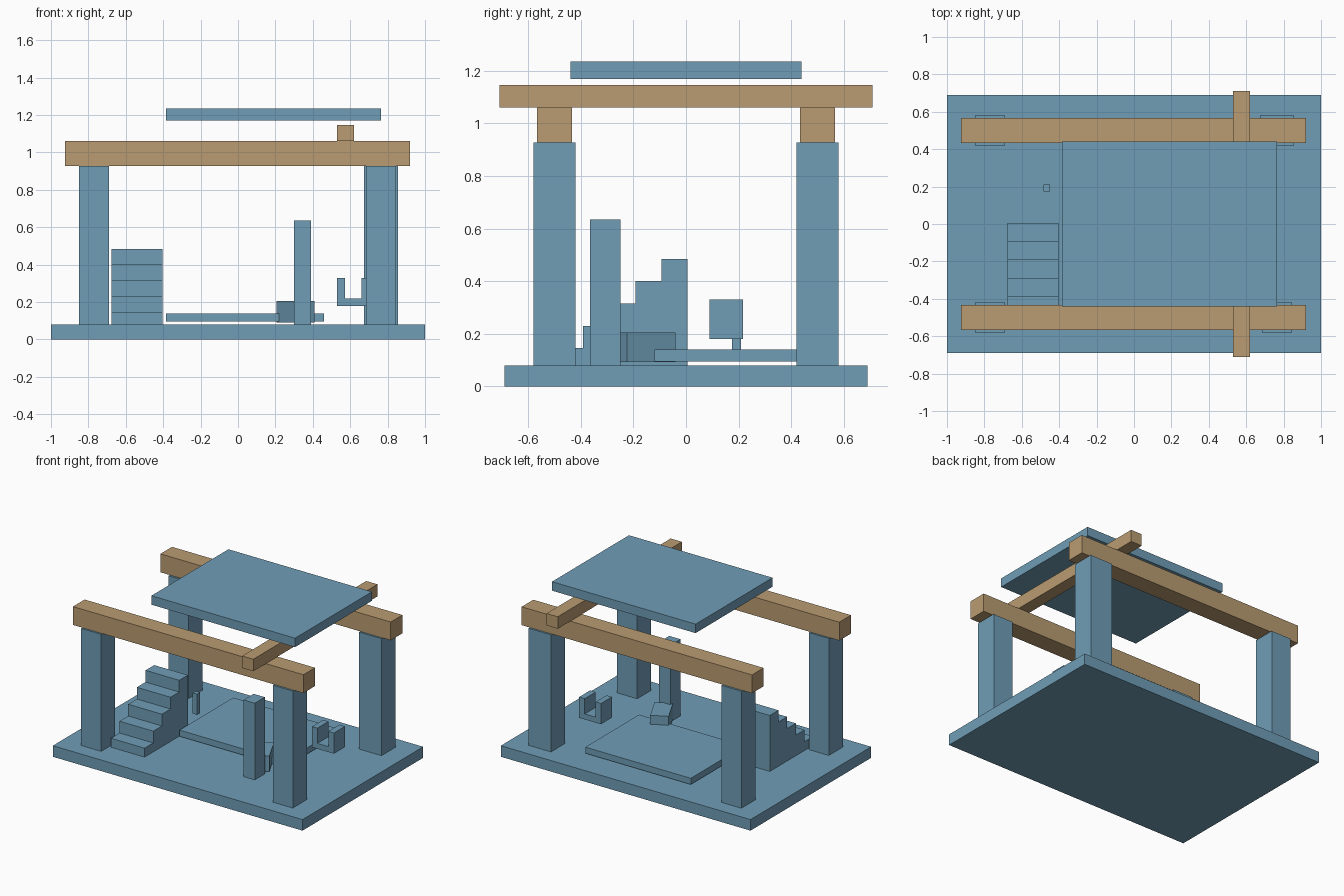
import bpy
import bmesh
from math import radians
from mathutils import Matrix, Vector

if "Cube" in bpy.data.objects:
    bpy.data.objects.remove(bpy.data.objects["Cube"], do_unlink=True)


def make_material(name, rgb):
    mat = bpy.data.materials.new(name)
    mat.use_nodes = True
    color = (*rgb, 1)
    mat.diffuse_color = color
    mat.node_tree.nodes["Principled BSDF"].inputs["Base Color"].default_value = color
    return mat


blue = make_material("slate blue", (0.16, 0.34, 0.47))
tan = make_material("tan wood", (0.49, 0.33, 0.165))


def finish(name, bm, mat):
    bmesh.ops.recalc_face_normals(bm, faces=bm.faces[:])
    mesh = bpy.data.meshes.new(name)
    bm.to_mesh(mesh)
    bm.free()
    mesh.materials.append(mat)
    obj = bpy.data.objects.new(name, mesh)
    bpy.context.collection.objects.link(obj)
    return obj


def box(name, x, y, z, mat=blue, turn=0):
    """Box from its x, y and z ranges, optionally turned about its own z axis."""
    center = Vector([(a + b) / 2 for a, b in (x, y, z)])
    size = [b - a for a, b in (x, y, z)]
    bm = bmesh.new()
    bmesh.ops.create_cube(bm, size=1)
    bm.transform(Matrix.Rotation(radians(turn), 4, "Z") @ Matrix.Diagonal((*size, 1)))
    obj = finish(name, bm, mat)
    obj.location = center
    return obj


def extrude_profile(name, points, axis, start, depth, mat=blue):
    """Extrude a closed outline, drawn in the plane across the axis."""
    bm = bmesh.new()
    if axis == "X":
        verts = [bm.verts.new((start, u, v)) for u, v in points]
        move = (depth, 0, 0)
    else:
        verts = [bm.verts.new((u, start, v)) for u, v in points]
        move = (0, depth, 0)
    face = bm.faces.new(verts)
    result = bmesh.ops.extrude_face_region(bm, geom=[face], use_keep_orig=True)
    top = [g for g in result["geom"] if isinstance(g, bmesh.types.BMVert)]
    bmesh.ops.translate(bm, verts=top, vec=move)
    return finish(name, bm, mat)


FLOOR = 0.08

# Ground slab and raised floor plate
box("base_slab", (-1, 1), (-0.69, 0.69), (0, FLOOR))
box("floor_plate", (-0.385, 0.46), (-0.12, 0.495), (0.095, 0.14))

# Corner columns and long beams, front and back
for side, label in ((-1, "front"), (1, "back")):
    y_col = sorted((side * 0.42, side * 0.58))
    y_beam = sorted((side * 0.433, side * 0.566))
    right_col = (0.685, 0.845) if side < 0 else (0.675, 0.855)
    box(label + "_right_column", (-0.85, -0.69), y_col, (FLOOR, 0.927))
    box(label + "_left_column", right_col, y_col, (FLOOR, 0.927))
    box(label + "_beam", (-0.925, 0.92), y_beam, (0.927, 1.06), tan)

# Cross beam and roof panel
box("cross_beam", (0.53, 0.62), (-0.71, 0.71), (1.06, 1.147), tan)
box("roof_panel", (-0.385, 0.765), (-0.44, 0.44), (1.17, 1.235))

# Staircase climbing towards the back
steps, tread, riser = 5, 0.099, 0.085
y0, z0 = -0.49, 0.145
outline = [(y0, FLOOR)]
for i in range(steps):
    height = z0 + i * riser
    outline += [(y0 + i * tread, height), (y0 + (i + 1) * tread, height)]
outline.append((y0 + steps * tread, FLOOR))
extrude_profile("staircase", outline, "X", -0.675, 0.27)

# Pillar, turned block and small post
box("pillar", (0.30, 0.39), (-0.365, -0.25), (FLOOR, 0.635))
box("turned_block", (0.246, 0.369), (-0.264, -0.056), (0.092, 0.205), turn=27)
box("small_post", (-0.485, -0.45), (0.175, 0.21), (0.12, 0.27))

# Open seat with two arms
seat = [(0.53, 0.18), (0.705, 0.18), (0.705, 0.33), (0.66, 0.33),
        (0.66, 0.22), (0.573, 0.22), (0.573, 0.33), (0.53, 0.33)]
extrude_profile("seat", seat, "Y", 0.09, 0.126)
